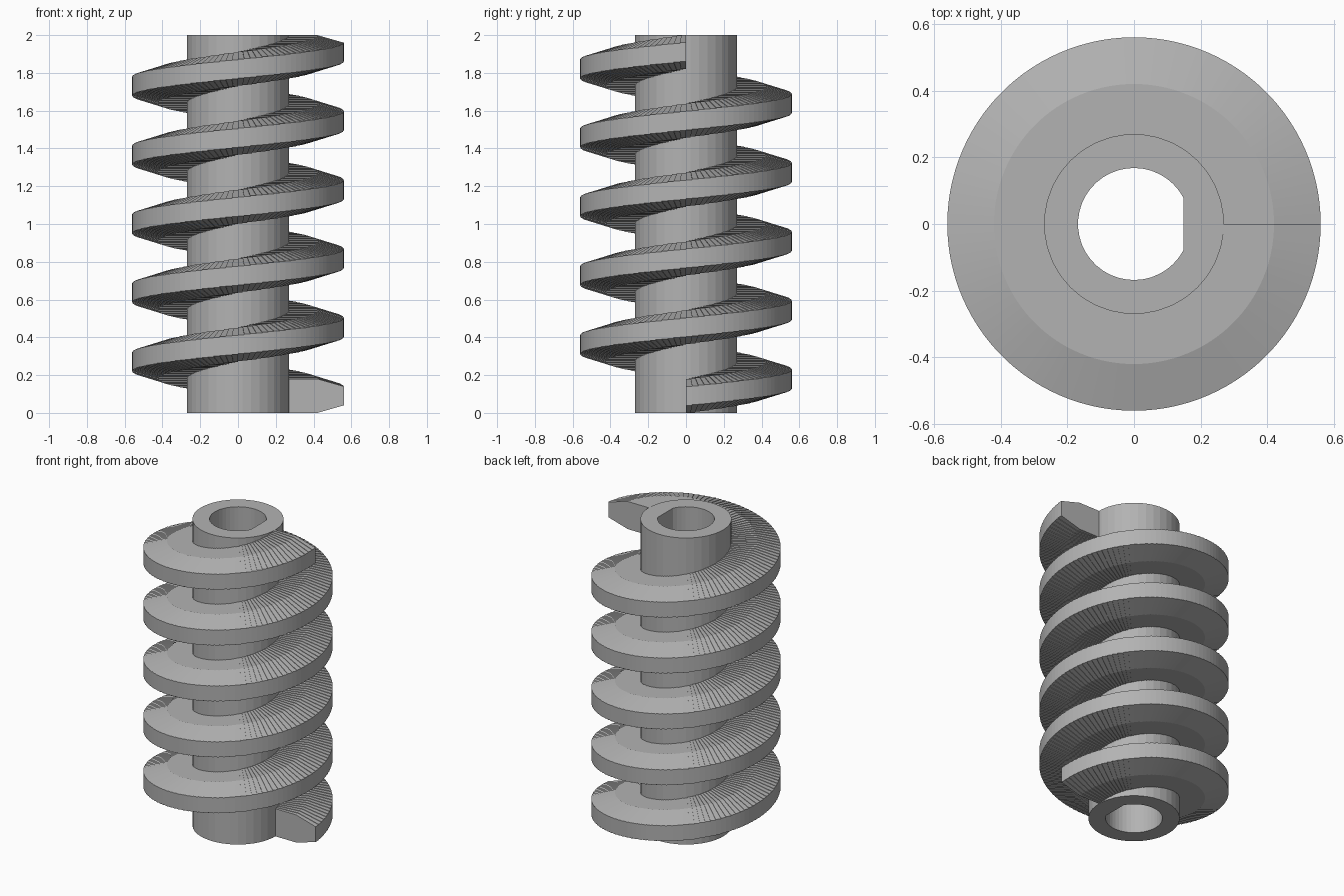
import bpy, bmesh
from math import cos, sin, pi, acos

cube = bpy.data.objects.get("Cube")
if cube:
    bpy.data.objects.remove(cube)

HEIGHT = 2.0
CORE_R, BORE_R, BORE_FLAT = 0.27, 0.168, 0.148
CREST_R, CREASE_R = 0.56, 0.42
ROOT_HALF, CREST_HALF = 0.09, 0.05
TURNS, STEPS_PER_TURN, CORE_SIDES = 5, 108, 36

grey = bpy.data.materials.new("plain grey")
grey.use_nodes = True
colour = (0.45, 0.45, 0.45, 1)
grey.diffuse_color = colour
grey.node_tree.nodes["Principled BSDF"].inputs["Base Color"].default_value = colour


def finish(bm, name):
    bmesh.ops.recalc_face_normals(bm, faces=bm.faces)
    mesh = bpy.data.meshes.new(name)
    bm.to_mesh(mesh)
    bm.free()
    mesh.materials.append(grey)
    obj = bpy.data.objects.new(name, mesh)
    bpy.context.collection.objects.link(obj)
    return obj


# Hollow shaft with a D-shaped bore: four loops bridged round
bm = bmesh.new()
key = acos(BORE_FLAT / BORE_R)
outer = [(CORE_R * cos(a), CORE_R * sin(a))
         for a in (2 * pi * (i + 0.5) / CORE_SIDES for i in range(CORE_SIDES))]
inner = [(BORE_R * cos(a), BORE_R * sin(a))
         for a in (key + 2 * (pi - key) * i / (CORE_SIDES - 1) for i in range(CORE_SIDES))]
loops = [[bm.verts.new((x, y, z)) for x, y in outline]
         for outline, z in ((outer, 0), (outer, HEIGHT), (inner, HEIGHT), (inner, 0))]
for k in range(4):
    a, b = loops[k], loops[(k + 1) % 4]
    for i in range(CORE_SIDES):
        j = (i + 1) % CORE_SIDES
        bm.faces.new((a[i], a[j], b[j], b[i]))
finish(bm, "shaft")

# Thread: chamfered section swept round the shaft in fine steps
section = [(CORE_R - 0.01, -ROOT_HALF), (CREASE_R, -ROOT_HALF), (CREST_R, -CREST_HALF),
           (CREST_R, CREST_HALF), (CREASE_R, ROOT_HALF), (CORE_R - 0.01, ROOT_HALF)]
bm = bmesh.new()


def ring(angle, z):
    return [bm.verts.new((r * cos(angle), r * sin(angle), z + h)) for r, h in section]


steps = TURNS * STEPS_PER_TURN
rise = (HEIGHT - 2 * ROOT_HALF) / (steps - 1)
previous = None
for s in range(steps):
    z = ROOT_HALF + s * rise
    start = ring(2 * pi * s / STEPS_PER_TURN, z)
    end = ring(2 * pi * (s + 1) / STEPS_PER_TURN, z)
    if previous is None:
        bm.faces.new(start)
    pairs = [(start, end)] + ([(previous, start)] if previous else [])
    for a, b in pairs:
        for k in range(len(section)):
            n = (k + 1) % len(section)
            # Risers have no area along the upright sides
            if a is previous and section[k][0] == section[n][0]:
                continue
            bm.faces.new((a[k], a[n], b[n], b[k]))
    previous = end
bm.faces.new(previous)
finish(bm, "thread")
